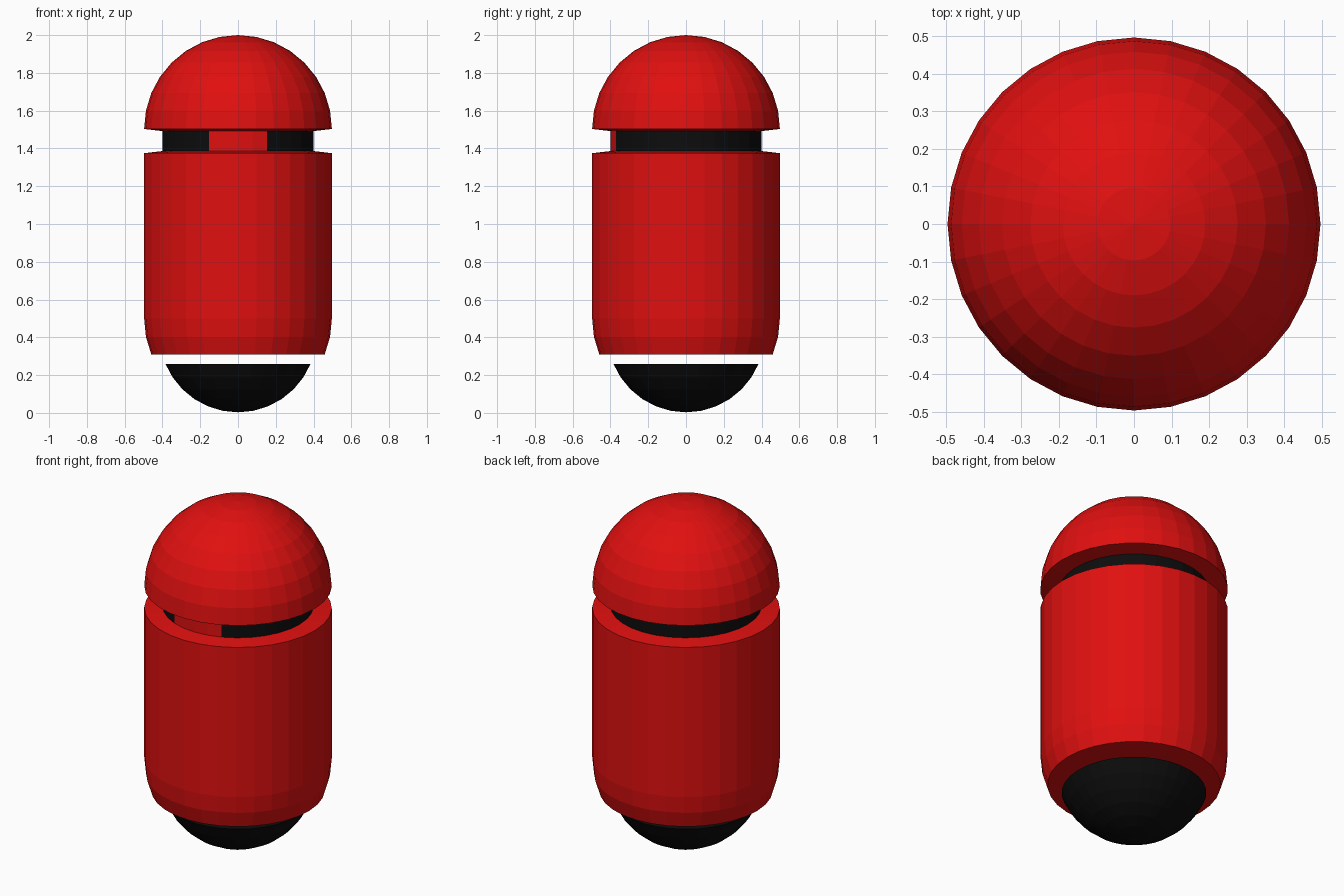
import bpy, bmesh, math

if "Cube" in bpy.data.objects:
    bpy.data.objects.remove(bpy.data.objects["Cube"])

SIDES = 32
R = 0.497          # outer radius
BAND_R = 0.40      # radius of the recessed band
STEP = math.radians(11.25)


def material(name, rgb):
    m = bpy.data.materials.new(name)
    m.diffuse_color = (*rgb, 1)
    m.use_nodes = True
    m.node_tree.nodes["Principled BSDF"].inputs["Base Color"].default_value = m.diffuse_color
    return m


red = material("red", (0.75, 0.005, 0.005))
black = material("black", (0.004, 0.004, 0.004))


def lathe(name, profile, mat, start=0, count=SIDES):
    """Revolve (radius, z) points, listed bottom to top; start 0 is the front (-y)."""
    bm = bmesh.new()
    full = count == SIDES
    rings = []
    for r, z in profile:
        if r < 1e-6:
            rings.append([bm.verts.new((0, 0, z))])
            continue
        ring = []
        for i in range(count if full else count + 1):
            a = -math.pi / 2 + (start + i) * STEP
            ring.append(bm.verts.new((r * math.cos(a), r * math.sin(a), z)))
        rings.append(ring)
    for lo, hi in zip(rings, rings[1:]):
        for i in range(count):
            a, b = lo[i % len(lo)], lo[(i + 1) % len(lo)]
            c, d = hi[(i + 1) % len(hi)], hi[i % len(hi)]
            bm.faces.new(list(dict.fromkeys((a, b, c, d))))
    me = bpy.data.meshes.new(name)
    bm.to_mesh(me)
    bm.free()
    me.materials.append(mat)
    ob = bpy.data.objects.new(name, me)
    bpy.context.collection.objects.link(ob)
    return ob


def arc(radius, centre_z, first, last):
    """Sphere profile points, ring 0 = bottom pole, 8 = equator, 16 = top pole."""
    return [(radius * math.sin(i * STEP), centre_z - radius * math.cos(i * STEP))
            for i in range(first, last + 1)]


# Main body: rounded lower edge, flat base, rim sloping up to the band
lower = arc(R, 0.50, 6, 8)
lathe("body", [(0, lower[0][1])] + lower + [(R, 1.375), (BAND_R, 1.386)], red)

# Domed top with its underside ledge
lathe("dome", [(BAND_R, 1.492)] + arc(R, 1.503, 8, 16), red)

# Recessed band, with a red panel of four faces at the front
lathe("band", [(BAND_R, 1.386), (BAND_R, 1.492)], black, 2, SIDES - 4)
lathe("front_panel", [(BAND_R, 1.386), (BAND_R, 1.492)], red, -2, 4)

# Floating bottom cap, closed on top
cap = arc(0.416, 0.419, 0, 6)
lathe("bottom_cap", cap + [(0, cap[-1][1])], black)
